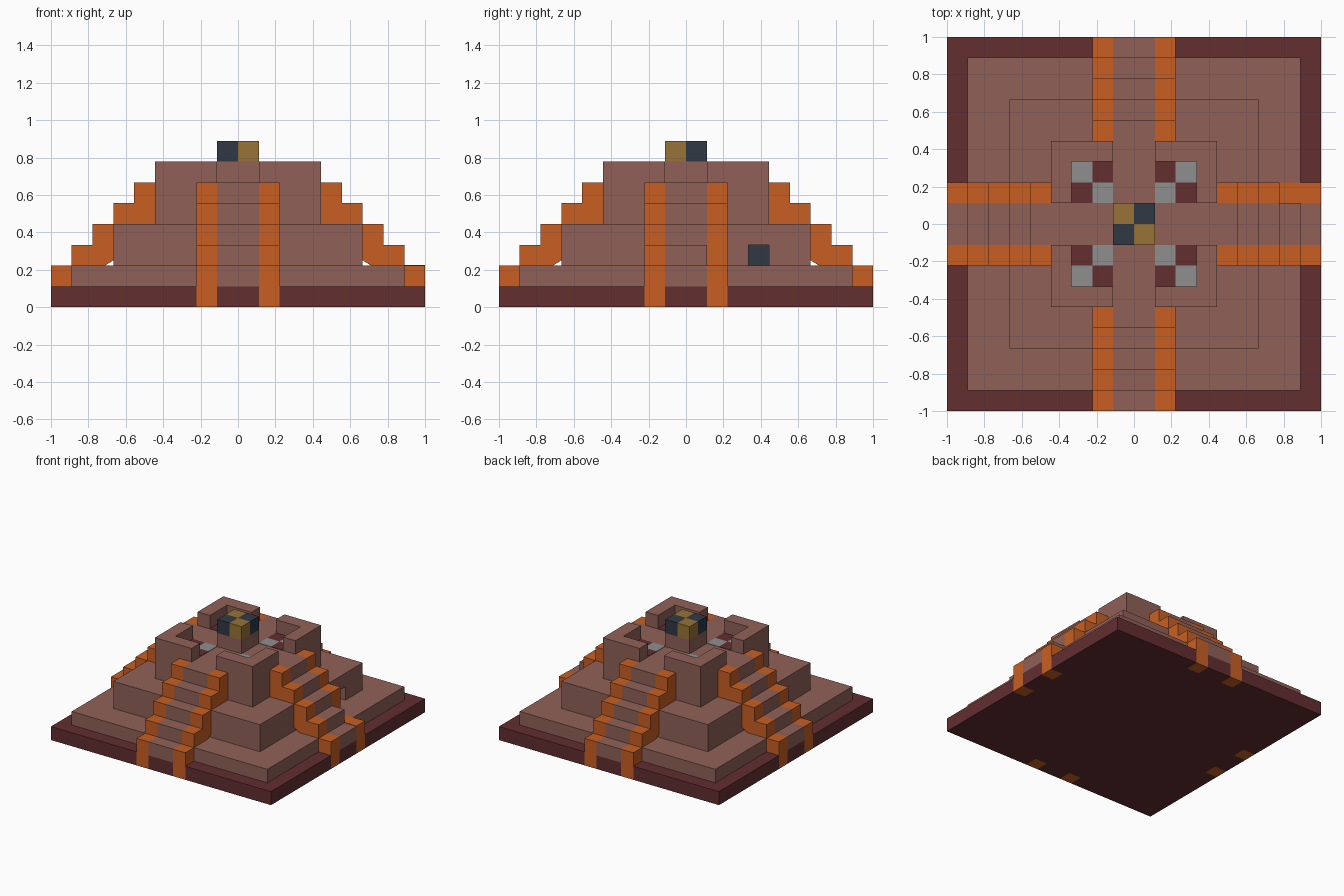
import bpy
import bmesh
from math import pi
from mathutils import Matrix, Vector

U = 2 / 18  # one building block

cube = bpy.data.objects.get("Cube")
if cube:
    bpy.data.objects.remove(cube, do_unlink=True)


def material(name, *srgb):
    lin = [((c / 255 + 0.055) / 1.055) ** 2.4 for c in srgb]
    mat = bpy.data.materials.new(name)
    mat.use_nodes = True
    mat.diffuse_color = (*lin, 1)
    bsdf = mat.node_tree.nodes["Principled BSDF"]
    bsdf.inputs["Base Color"].default_value = (*lin, 1)
    bsdf.inputs["Roughness"].default_value = 0.9
    return mat


BROWN = material("brown stone", 144, 97, 87)
MAROON = material("dark red stone", 98, 46, 48)
ORANGE = material("orange stone", 200, 95, 35)
GREY = material("grey tile", 143, 143, 143)
GOLD = material("gold block", 152, 115, 54)
NAVY = material("navy block", 48, 57, 69)


def extrude(name, mat, points, offset, turn=0):
    """Extrude a closed outline by an offset, turned in quarter turns, in block units."""
    bm = bmesh.new()
    face = bm.faces.new([bm.verts.new(p) for p in points])
    result = bmesh.ops.extrude_face_region(bm, geom=[face], use_keep_orig=True)
    moved = [v for v in result["geom"] if isinstance(v, bmesh.types.BMVert)]
    bmesh.ops.translate(bm, verts=moved, vec=Vector(offset))
    bmesh.ops.recalc_face_normals(bm, faces=bm.faces)
    bm.transform(Matrix.Scale(U, 4) @ Matrix.Rotation(turn * pi / 2, 4, "Z"))
    mesh = bpy.data.meshes.new(name)
    bm.to_mesh(mesh)
    bm.free()
    mesh.materials.append(mat)
    obj = bpy.data.objects.new(name, mesh)
    bpy.context.collection.objects.link(obj)
    return obj


def slab(name, mat, outline, z0, z1, turn=0):
    return extrude(name, mat, [(x, y, z0) for x, y in outline], (0, 0, z1 - z0), turn)


def rect(x0, x1, y0, y1):
    return [(x0, y0), (x1, y0), (x1, y1), (x0, y1)]


def box(name, mat, x0, x1, y0, y1, z0, z1, turn=0):
    return slab(name, mat, rect(x0, x1, y0, y1), z0, z1, turn)


def square(half):
    return rect(-half, half, -half, half)


# Base, notched on every side where the stair rails reach the ground
side = [(-9, -9), (-2, -9), (-2, -8), (-1, -8), (-1, -9),
        (1, -9), (1, -8), (2, -8), (2, -9)]
outline = []
for turn in range(4):
    for x, y in side:
        for _ in range(turn):
            x, y = -y, x
        outline.append((x, y))
slab("base", MAROON, outline, 0, 1)

# Stepped tiers, the middle one with a small recess in its right wall
slab("lower_tier", BROWN, square(8), 1, 2)
recessed = [(-6, -6), (6, -6), (6, 3), (5, 3), (5, 4), (6, 4), (6, 6), (-6, 6)]
slab("middle_tier_recessed", BROWN, recessed, 2, 3)
slab("middle_tier_upper", BROWN, square(6), 3, 4)
slab("upper_tier", BROWN, square(4), 4, 6)
box("recess_back", NAVY, 5, 5.05, 3, 4, 2, 3)


def stair(name, mat, x0, x1, foot, heights, turn):
    """Stepped profile running inwards from the outer edge, extruded sideways."""
    profile = [(9, foot)]
    for i, z in enumerate(heights):
        profile += [(9 - i, z), (8 - i, z)]
    profile += [(4, 3.5), (8, min(foot + 1, 1.1)), (8, foot)]
    extrude(name, mat, [(x0, -r, z) for r, z in profile], (x1 - x0, 0, 0), turn)


STEPS = [2, 3, 4, 5, 6]
BROKEN = [2.03, 2.03, 4, 5, 6]  # one rail block has fallen away
NAMES = ["front", "left", "back", "right"]

for turn, where in enumerate(NAMES):
    # Stairway: brown treads between two orange rails
    stair(where + "_treads", BROWN, -1, 1, 1, STEPS, turn)
    stair(where + "_rail_a", ORANGE, -2, -1, 0, STEPS, turn)
    stair(where + "_rail_b", ORANGE, 1, 2, 0, BROKEN if turn == 1 else STEPS, turn)

    # Corner parapet and the checkered floor inside it
    corner = [(1, -4), (4, -4), (4, -1), (3, -1), (3, -3), (1, -3)]
    slab(where + "_parapet", BROWN, corner, 6, 7, turn)
    for i in (1, 2):
        for j in (1, 2):
            box(f"{where}_floor_tile", GREY if i == j else MAROON,
                i, i + 1, -j - 1, -j, 6, 6.03, turn)

    # Altar top quarter
    box(where + "_altar_block", NAVY if turn % 2 else GOLD, 0, 1, -1, 0, 7, 8, turn)

# Altar pedestal
box("altar_pedestal", BROWN, -1, 1, -1, 1, 6, 7)
